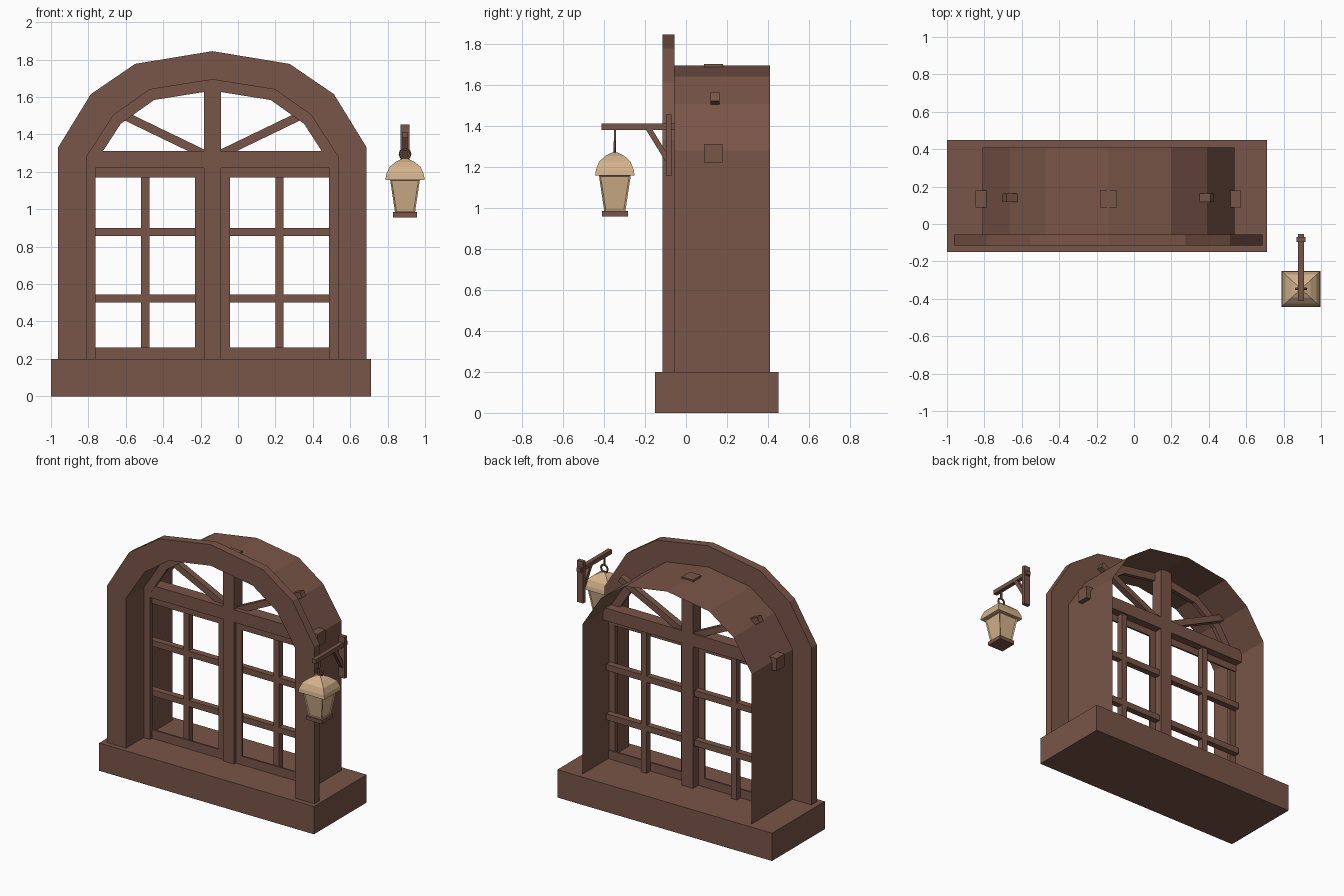
import bpy, bmesh, math
from mathutils import Vector, Matrix

if "Cube" in bpy.data.objects:
    bpy.data.objects.remove(bpy.data.objects["Cube"])


def material(name, rgb):
    m = bpy.data.materials.new(name)
    m.diffuse_color = (*rgb, 1)
    m.use_nodes = True
    m.node_tree.nodes["Principled BSDF"].inputs["Base Color"].default_value = m.diffuse_color
    return m


WOOD = material("brown_wood", (0.191, 0.091, 0.065))
TAN = material("warm_tan", (0.66, 0.445, 0.262))
CX = -0.137            # window centre line
LX, LY = 0.893, -0.347  # lantern axis


def finish(name, bm, mat, fix=True):
    if fix:
        bmesh.ops.recalc_face_normals(bm, faces=bm.faces)
    me = bpy.data.meshes.new(name)
    bm.to_mesh(me)
    bm.free()
    me.materials.append(mat)
    ob = bpy.data.objects.new(name, me)
    bpy.context.collection.objects.link(ob)
    return ob


def box(name, x, y, z, mat=WOOD):
    bm = bmesh.new()
    size = [b - a for a, b in (x, y, z)]
    mid = Vector([(a + b) / 2 for a, b in (x, y, z)])
    bmesh.ops.create_cube(bm, size=1, matrix=Matrix.Translation(mid) @ Matrix.Diagonal((*size, 1)))
    return finish(name, bm, mat)


def beam(name, a, b, width, depth):
    """Square bar between two points; width lies across the bar in its upright plane."""
    a, b = Vector(a), Vector(b)
    d = (b - a).normalized()
    side = Vector((0, 1, 0)) if abs(d.y) < 1e-6 else Vector((1, 0, 0))
    up = d.cross(side)
    rot = Matrix((d, side, up)).transposed().to_4x4()
    bm = bmesh.new()
    bmesh.ops.create_cube(bm, size=1, matrix=Matrix.Translation((a + b) / 2) @ rot
                          @ Matrix.Diagonal(((b - a).length, depth, width, 1)))
    return finish(name, bm, WOOD)


def arch(half):
    """Mirror a half profile (half width, height) into a full open arch."""
    left = [(CX - w, z) for w, z in half]
    return left + [(CX + w, z) for w, z in reversed(half[:-1])]


def arch_band(name, outer, inner, y0, y1):
    bm = bmesh.new()
    loops = [[bm.verts.new((x, y, z)) for x, z in p]
             for p, y in ((outer, y0), (inner, y0), (inner, y1), (outer, y1))]
    n = len(outer)
    for k in range(4):
        a, b = loops[k], loops[(k + 1) % 4]
        for i in range(n - 1):
            bm.faces.new((a[i], a[i + 1], b[i + 1], b[i]))
    for i in (0, n - 1):
        bm.faces.new([l[i] for l in loops])
    return finish(name, bm, WOOD)


OUT = arch([(0.825, 0.2), (0.825, 1.33), (0.65, 1.615), (0.413, 1.777), (0, 1.845)])
WALL = arch([(0.673, 0.2), (0.673, 1.28), (0.527, 1.505), (0.335, 1.64), (0, 1.693)])
RING = arch([(0.624, 0.2), (0.624, 1.25), (0.49, 1.457), (0.312, 1.584), (0, 1.634)])

# sill, front trim, window lining (a thin open sheet), inner frame
box("sill", (-1, 0.71), (-0.15, 0.45), (0, 0.2))
arch_band("front_trim", OUT, WALL, -0.115, -0.055)
arch_band("inner_frame", WALL, RING, 0.085, 0.113)

bm = bmesh.new()
rows = [[bm.verts.new((x, y, z)) for x, z in WALL] for y in (-0.055, 0.41)]
for i in range(len(WALL) - 1):
    bm.faces.new((rows[0][i], rows[0][i + 1], rows[1][i + 1], rows[1][i]))
for f in bm.faces:
    f.normal_update()
    if f.normal.dot(f.calc_center_median() - Vector((CX, 0.17, 0.8))) < 0:
        f.normal_flip()
finish("arched_lining", bm, WOOD, fix=False)

# centre post and transom
box("centre_post", (CX - 0.045, CX + 0.045), (0.087, 0.18), (0.2, 1.70))
box("transom", (CX - 0.71, CX + 0.71), (0.087, 0.178), (1.22, 1.312))

# sashes, window bars and fan bars, once per side
for s, side in ((-1, "left"), (1, "right")):
    def span(a, b):
        return tuple(sorted((CX + s * a, CX + s * b)))
    box(side + "_sash_stile", span(0.04, 0.094), (0.107, 0.12), (0.2, 1.225))
    box(side + "_sash_bottom", span(0.04, 0.67), (0.107, 0.12), (0.2, 0.262))
    box(side + "_sash_top", span(0.04, 0.67), (0.107, 0.12), (1.17, 1.225))
    box(side + "_upright_bar", span(0.337, 0.381), (0.118, 0.163), (0.2, 1.23))
    for k, z in enumerate((0.522, 0.878)):
        box(f"{side}_cross_bar_{k}", span(0.03, 0.66), (0.118, 0.163), (z - 0.022, z + 0.022))
    beam(side + "_fan_bar", (CX + s * 0.02, 0.141, 1.283), (CX + s * 0.555, 0.141, 1.541), 0.045, 0.045)

# lantern bracket
box("bracket_plate", (LX - 0.025, LX + 0.025), (-0.097, -0.07), (1.155, 1.454))
box("bracket_arm", (LX - 0.015, LX + 0.015), (-0.412, -0.053), (1.38, 1.41))
beam("bracket_brace", (LX, -0.185, 1.39), (LX, -0.09, 1.235), 0.027, 0.026)

# hanging hook and ring
box("hook_rod", (LX - 0.005, LX + 0.005), (LY - 0.005, LY + 0.005), (1.32, 1.385))
bpy.ops.mesh.primitive_torus_add(major_segments=10, minor_segments=5, major_radius=0.027,
                                 minor_radius=0.007, location=(LX, LY, 1.295),
                                 rotation=(math.pi / 2, 0, 0))
ring = bpy.context.object
ring.name = "hanging_ring"
ring.data.materials.append(WOOD)


def square_loft(bm, profile):
    """Four-sided lofted body from (half x, half y, z) steps."""
    loops = [[bm.verts.new((LX + sx * hx, LY + sy * hy, z))
              for sx, sy in ((-1, -1), (1, -1), (1, 1), (-1, 1))] for hx, hy, z in profile]
    sides = []
    for a, b in zip(loops, loops[1:]):
        for i in range(4):
            j = (i + 1) % 4
            sides.append(bm.faces.new((a[i], a[j], b[j], b[i])))
    bm.faces.new(loops[0][::-1])
    bm.faces.new(loops[-1])
    return sides


# domed lantern cap
bm = bmesh.new()
square_loft(bm, [(0.105 * f, 0.096 * f, z) for f, z in
                 ((1, 1.157), (0.96, 1.185), (0.8, 1.225), (0.48, 1.253), (0.14, 1.27))])
finish("lantern_cap", bm, TAN)

# tapered lantern body with recessed panes
bm = bmesh.new()
sides = square_loft(bm, [(0.053, 0.051, 0.98), (0.08, 0.078, 1.16)])
bmesh.ops.recalc_face_normals(bm, faces=bm.faces)
bmesh.ops.inset_individual(bm, faces=sides, thickness=0.011, depth=-0.006)
finish("lantern_body", bm, TAN)

# lantern base
box("lantern_base", (LX - 0.063, LX + 0.063), (LY - 0.063, LY + 0.063), (0.957, 0.984))
